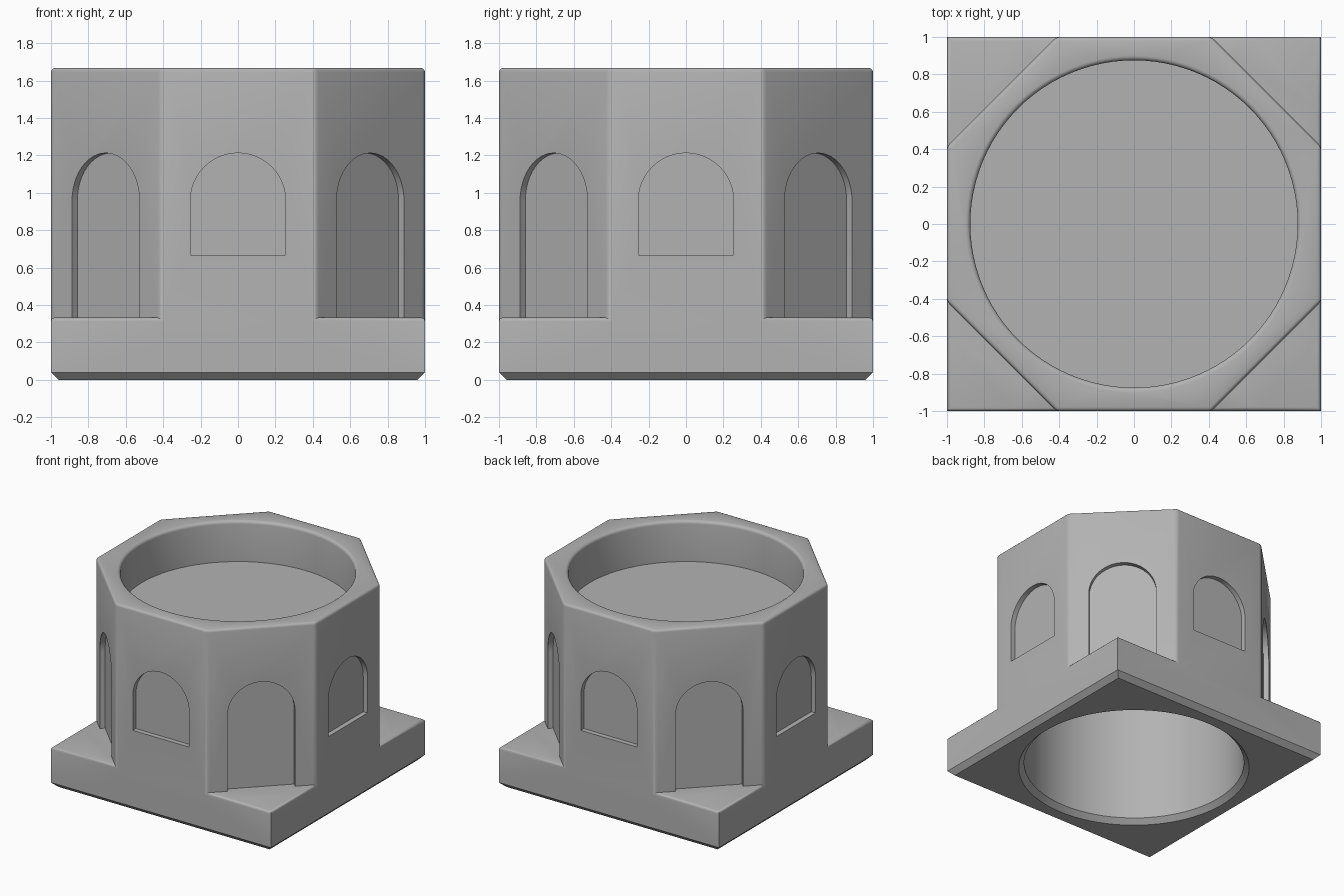
import bpy, bmesh, math
from mathutils import Matrix

cube = bpy.data.objects.get("Cube")
if cube:
    bpy.data.objects.remove(cube, do_unlink=True)

stone = bpy.data.materials.new("grey stone")
stone.use_nodes = True
grey = (0.45, 0.45, 0.45, 1)
stone.diffuse_color = grey
stone.node_tree.nodes["Principled BSDF"].inputs["Base Color"].default_value = grey


def make_object(name, bm):
    bmesh.ops.recalc_face_normals(bm, faces=bm.faces)
    mesh = bpy.data.meshes.new(name)
    bm.to_mesh(mesh)
    bm.free()
    mesh.materials.append(stone)
    obj = bpy.data.objects.new(name, mesh)
    bpy.context.collection.objects.link(obj)
    return obj


def prism(points, offset):
    """Extrude a flat outline of 3D points along an offset."""
    bm = bmesh.new()
    face = bm.faces.new([bm.verts.new(p) for p in points])
    out = bmesh.ops.extrude_face_region(bm, geom=[face])
    moved = [v for v in out["geom"] if isinstance(v, bmesh.types.BMVert)]
    bmesh.ops.translate(bm, verts=moved, vec=offset)
    bmesh.ops.recalc_face_normals(bm, faces=bm.faces)
    return bm


def round_edges(bm, size, steps, rule):
    edges = [e for e in bm.edges if rule(*(v.co for v in e.verts))]
    bmesh.ops.bevel(bm, geom=edges, offset=size, segments=steps,
                    profile=0.5, affect='EDGES')


def lathe(name, profile, sides=96):
    """Solid of revolution; the profile starts and ends on the axis."""
    bm = bmesh.new()
    rings = []
    for r, z in profile:
        count = sides if r else 1
        rings.append([bm.verts.new((r * math.cos(math.tau * i / sides),
                                    r * math.sin(math.tau * i / sides), z))
                      for i in range(count)])
    for a, b in zip(rings, rings[1:]):
        for i in range(sides):
            j = (i + 1) % sides
            corners = [a[i % len(a)], a[j % len(a)], b[j % len(b)], b[i % len(b)]]
            bm.faces.new(list(dict.fromkeys(corners)))
    return make_object(name, bm)


def combine(target, tool, operation):
    mod = target.modifiers.new(operation, 'BOOLEAN')
    mod.operation = operation
    mod.solver = 'EXACT'
    mod.object = tool
    bpy.context.view_layer.objects.active = target
    bpy.ops.object.modifier_apply(modifier=mod.name)
    bpy.data.objects.remove(tool, do_unlink=True)


HEIGHT, BASE_TOP, BEVEL = 1.667, 0.333, 0.02

# Square base: chamfered underside, rounded top edge
square = [(-1, -1, 0), (1, -1, 0), (1, 1, 0), (-1, 1, 0)]
bm = prism(square, (0, 0, BASE_TOP))
round_edges(bm, 0.04, 1, lambda a, b: a.z < 0.01 and b.z < 0.01)
round_edges(bm, BEVEL, 3, lambda a, b: min(a.z, b.z) > BASE_TOP - 0.01)
tower = make_object("octagonal_tower", bm)

# Octagonal drum, flush with the base sides
radius = 1 / math.cos(math.pi / 8)
octagon = [(radius * math.cos(math.pi / 8 * (2 * k + 1)),
            radius * math.sin(math.pi / 8 * (2 * k + 1)), 0.2) for k in range(8)]
bm = prism(octagon, (0, 0, HEIGHT - 0.2))
round_edges(bm, BEVEL, 3, lambda a, b: max(a.z, b.z) > HEIGHT - 0.01)
combine(tower, make_object("drum", bm), 'UNION')

# Round socket in the top, with a rounded lip
LIP = 0.025
lip = [(0.875 + LIP * (1 - math.cos(t)), HEIGHT - LIP + LIP * math.sin(t))
       for t in (math.pi / 8 * k for k in range(5))]
combine(tower, lathe("socket_cutter", [(0, 1.333), (0.875, 1.333)] + lip
                     + [(0.9, 1.75), (0, 1.75)]), 'DIFFERENCE')

# Hollow underside with a chamfered mouth
combine(tower, lathe("hollow_cutter", [(0, -0.1), (0.87, -0.1), (0.87, 0), (0.83, 0.04),
                                       (0.83, 1.25), (0, 1.25)]), 'DIFFERENCE')


# Blind arches: windows on the straight sides, doors on the diagonal sides
def arch(bottom, half=0.255, spring=0.958, depth=0.04, steps=24):
    outline = [(-half, bottom), (half, bottom)]
    outline += [(half * math.cos(math.pi * k / steps),
                 spring + half * math.sin(math.pi * k / steps))
                for k in range(steps + 1)]
    return prism([(x, -1 + depth, z) for x, z in outline], (0, -0.2, 0))


for k in range(8):
    bm = arch(BASE_TOP if k % 2 else 0.667)
    bm.transform(Matrix.Rotation(k * math.pi / 4, 4, 'Z'))
    combine(tower, make_object("arch_cutter", bm), 'DIFFERENCE')

# Smooth curves, keep corners crisp
bpy.ops.object.select_all(action='DESELECT')
tower.select_set(True)
bpy.context.view_layer.objects.active = tower
bpy.ops.object.shade_smooth_by_angle(angle=math.radians(32))
